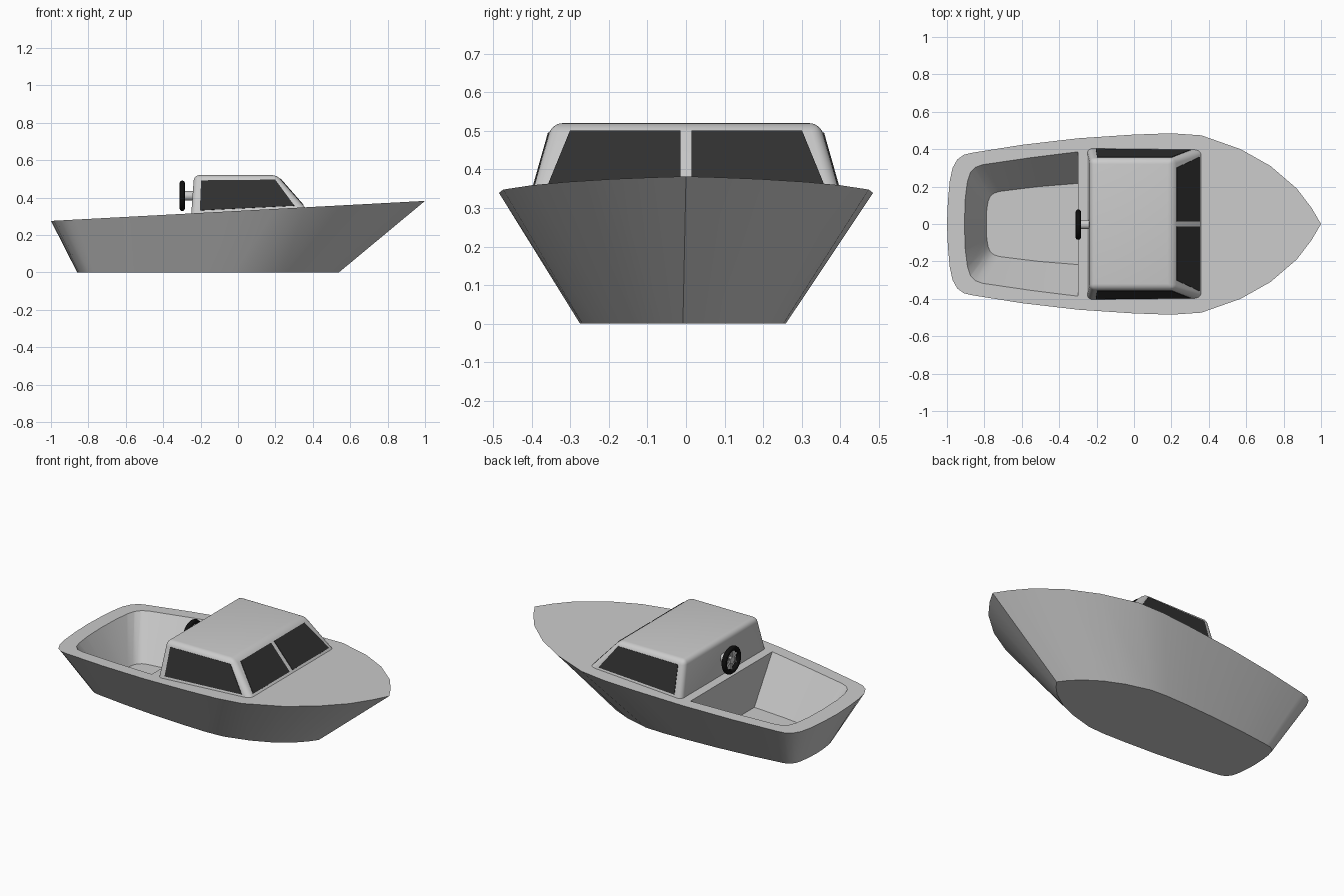
import bpy, bmesh
from math import pi, radians
from mathutils import Vector

if "Cube" in bpy.data.objects:
    bpy.data.objects.remove(bpy.data.objects["Cube"])


def make(name, verts, faces):
    me = bpy.data.meshes.new(name)
    bm = bmesh.new()
    vs = [bm.verts.new(v) for v in verts]
    for f in faces:
        bm.faces.new([vs[i] for i in f])
    bmesh.ops.recalc_face_normals(bm, faces=bm.faces)
    bm.to_mesh(me)
    bm.free()
    ob = bpy.data.objects.new(name, me)
    bpy.context.collection.objects.link(ob)
    return ob


def loft(name, low, high):
    n = len(low)
    sides = [(i, (i + 1) % n, n + (i + 1) % n, n + i) for i in range(n)]
    return make(name, list(low) + list(high), sides + [tuple(range(n)), tuple(range(n, 2 * n))])


def mirrored(half):
    return half + [(x, -y) for x, y in reversed(half) if y > 0]


def activate(ob):
    bpy.ops.object.select_all(action='DESELECT')
    ob.select_set(True)
    bpy.context.view_layer.objects.active = ob


def finish(ob, angle=30):
    activate(ob)
    for m in list(ob.modifiers):
        bpy.ops.object.modifier_apply(modifier=m.name)
    bpy.ops.object.shade_smooth_by_angle(angle=radians(angle))


def material(name, c):
    m = bpy.data.materials.new(name)
    m.diffuse_color = (c, c, c, 1)
    m.use_nodes = True
    m.node_tree.nodes["Principled BSDF"].inputs["Base Color"].default_value = m.diffuse_color
    return m


glass = material("dark_glass", 0.03)
rubber = material("black_rubber", 0.005)


def deck_z(x):
    return 0.3285 + 0.0535 * x


# Hull: sheered deck outline tapering to a smaller flat bottom
outline = mirrored([(-1, 0), (-0.995, 0.12), (-0.985, 0.23), (-0.97, 0.3), (-0.945, 0.345),
                    (-0.91, 0.37), (-0.87, 0.38), (-0.6, 0.423), (-0.3, 0.458), (0, 0.478),
                    (0.2, 0.485), (0.36, 0.474), (0.57, 0.4), (0.73, 0.31), (0.87, 0.19),
                    (0.95, 0.085), (1, 0)])
hull = loft("hull", [(0.7 * x - 0.16, 0.55 * y - 0.008, 0) for x, y in outline],
            [(x, y, deck_z(x)) for x, y in outline])

# Cockpit well cut into the deck, with sloping walls
rim = mirrored([(-0.907, 0), (-0.902, 0.14), (-0.89, 0.23), (-0.875, 0.275), (-0.85, 0.302),
                (-0.81, 0.317), (-0.55, 0.355), (-0.3, 0.386)])
floor = mirrored([(-0.79, 0), (-0.787, 0.08), (-0.78, 0.12), (-0.77, 0.145), (-0.75, 0.164),
                  (-0.72, 0.174), (-0.51, 0.2), (-0.3, 0.217)])
low = [Vector((x, y, 0.045)) for x, y in floor]
high = [l.lerp(Vector((x, y, deck_z(x))), 1.15) for l, (x, y) in zip(low, rim)]
cutter = loft("cockpit_cutter", low, high)
cutter.hide_render = True
cut = hull.modifiers.new("cockpit", 'BOOLEAN')
cut.object = cutter
cut.operation = 'DIFFERENCE'
cut.solver = 'EXACT'
finish(hull)
bpy.data.objects.remove(cutter)

# Cabin with rounded roof and corner edges
base = [(-0.25, -0.405, 0.312), (0.362, -0.398, 0.344), (0.362, 0.398, 0.344), (-0.25, 0.405, 0.312)]
roof = [(-0.235, -0.348, 0.52), (0.208, -0.348, 0.52), (0.208, 0.348, 0.52), (-0.235, 0.348, 0.52)]
cabin = loft("cabin", base, roof)
bm = bmesh.new()
bm.from_mesh(cabin.data)
edges = [e for e in bm.edges if max(v.co.z for v in e.verts) > 0.5]
bmesh.ops.bevel(bm, geom=edges, offset=0.028, segments=5, profile=0.5, affect='EDGES')
bm.to_mesh(cabin.data)
bm.free()
finish(cabin)


# Window panes laid on the cabin walls
def pane(name, a, b, uv):
    b0, b1, t0, t1 = (Vector(p) for p in (base[a], base[b], roof[a], roof[b]))
    normal = (b1 - b0).cross(t0 - b0).normalized()
    pts = [b0.lerp(b1, u).lerp(t0.lerp(t1, u), v) for u, v in uv]
    ob = loft(name, [p - normal * 0.004 for p in pts], [p + normal * 0.003 for p in pts])
    ob.data.materials.append(glass)


pane("side_window_right", 0, 1, [(0.075, 0.08), (0.92, 0.08), (0.935, 0.86), (0.085, 0.86)])
pane("side_window_left", 2, 3, [(0.08, 0.08), (0.925, 0.08), (0.915, 0.86), (0.065, 0.86)])
pane("windscreen_right", 1, 2, [(0.045, 0.08), (0.482, 0.08), (0.48, 0.88), (0.075, 0.88)])
pane("windscreen_left", 1, 2, [(0.518, 0.08), (0.955, 0.08), (0.925, 0.88), (0.52, 0.88)])

# Steering wheel: shaft, rim, hub and spokes
WX, WY, WZ = -0.298, -0.003, 0.409


def rod(name, loc, rot, r, depth, verts=24):
    bpy.ops.mesh.primitive_cylinder_add(radius=r, depth=depth, vertices=verts, location=loc, rotation=rot)
    ob = bpy.context.object
    ob.name = name
    finish(ob)


bpy.ops.mesh.primitive_torus_add(location=(WX, WY, WZ), rotation=(0, pi / 2, 0), major_radius=0.067,
                                 minor_radius=0.0145, major_segments=40, minor_segments=12)
wheel = bpy.context.object
wheel.name = "wheel_rim"
wheel.data.materials.append(rubber)
finish(wheel)
rod("wheel_shaft", (-0.262, WY, WZ), (0, pi / 2, 0), 0.025, 0.055)
rod("wheel_hub", (-0.295, WY, WZ), (0, pi / 2, 0), 0.02, 0.02)
for i in range(3):
    rod("wheel_spoke", (WX, WY, WZ), (i * pi / 3, 0, 0), 0.006, 0.13, 10)
